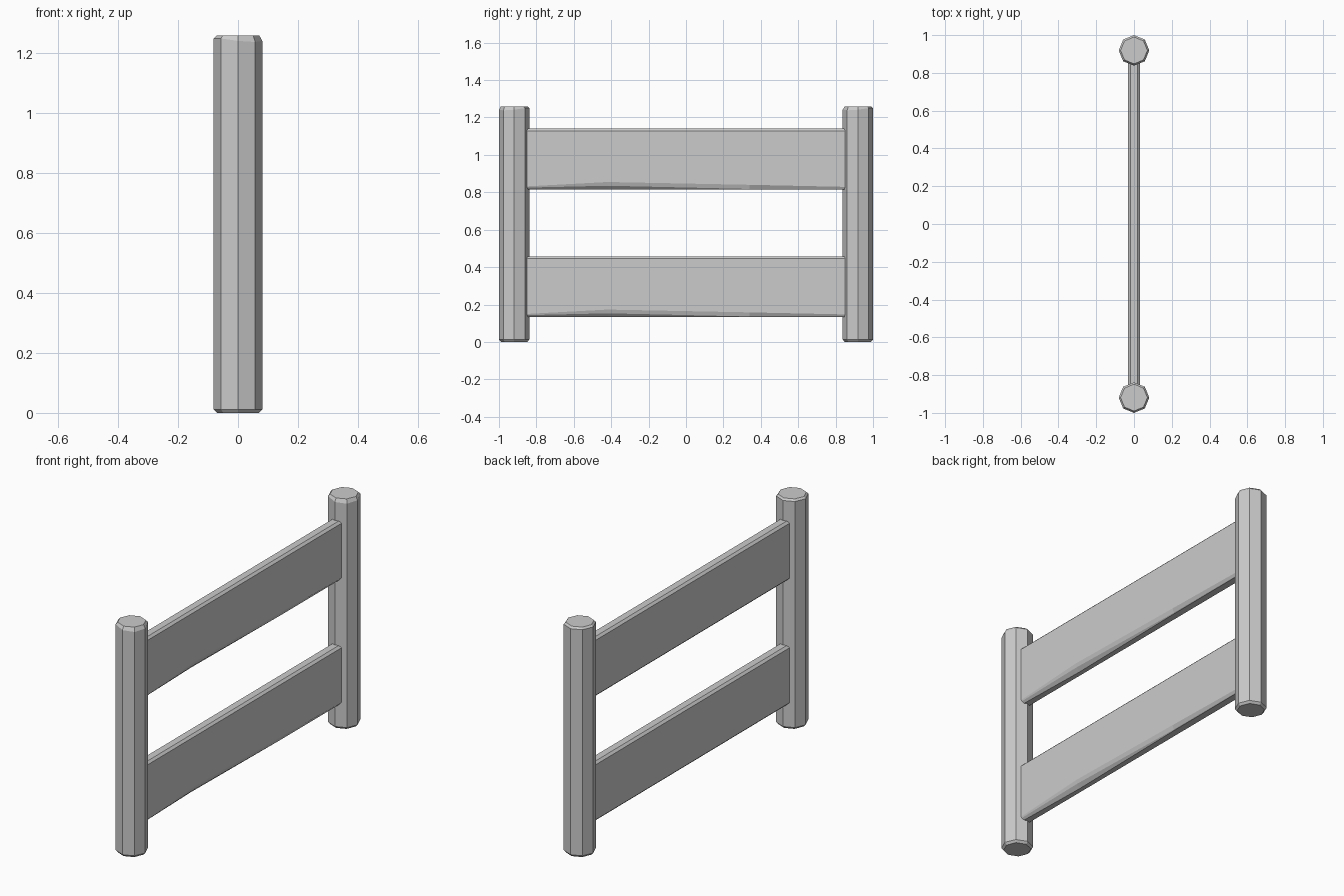
import bpy
import bmesh
from math import cos, sin, pi

cube = bpy.data.objects.get("Cube")
if cube:
    bpy.data.objects.remove(cube, do_unlink=True)

grey = bpy.data.materials.new("plain grey")
grey.use_nodes = True
COLOR = (0.6, 0.6, 0.6, 1)
grey.diffuse_color = COLOR
grey.node_tree.nodes["Principled BSDF"].inputs["Base Color"].default_value = COLOR


def loft(name, rings):
    """Skin a list of equal-length point rings and cap both ends."""
    bm = bmesh.new()
    loops = [[bm.verts.new(p) for p in ring] for ring in rings]
    n = len(loops[0])
    for a, b in zip(loops, loops[1:]):
        for i in range(n):
            j = (i + 1) % n
            bm.faces.new((a[i], a[j], b[j], b[i]))
    bm.faces.new(loops[0])
    bm.faces.new(loops[-1])
    bmesh.ops.recalc_face_normals(bm, faces=bm.faces)
    mesh = bpy.data.meshes.new(name)
    bm.to_mesh(mesh)
    bm.free()
    mesh.materials.append(grey)
    obj = bpy.data.objects.new(name, mesh)
    bpy.context.collection.objects.link(obj)
    return obj


# Octagonal posts with chamfered ends, the top worn on one corner
HEIGHT, RADIUS = 1.26, 0.081


def post(name, y):
    angles = [i * pi / 4 for i in range(8)]

    def ring(r, z, wear=0):
        return [(r * cos(a), y + r * sin(a),
                 z - wear * max(0, cos(a + pi / 4))) for a in angles]

    loft(name, [ring(0.07, 0), ring(RADIUS, 0.012),
                ring(RADIUS, HEIGHT - 0.01, 0.012), ring(0.071, HEIGHT)])


post("front_post", -0.919)
post("back_post", 0.919)

# Rails: chamfered planks whose lower left edge is worn down unevenly
HALF, CHAMFER, RAIL_HEIGHT = 0.031, 0.012, 0.325


def rail(name, z):
    def section(y, upper, lower, lower_x, base_x):
        top = z + RAIL_HEIGHT
        return [(-HALF, y, z + CHAMFER), (-HALF, y, top - CHAMFER),
                (-HALF + CHAMFER, y, top), (HALF - CHAMFER, y, top),
                (HALF, y, top - CHAMFER), (HALF, y, z + upper),
                (lower_x, y, z + lower), (base_x, y, z),
                (-HALF + CHAMFER, y, z)]

    loft(name, [section(-0.9, 0.014, 0.009, 0.028, 0.018),
                section(-0.42, 0.04, 0.02, 0.025, 0.006),
                section(0.34, 0.025, 0.003, 0.022, 0.018),
                section(0.9, 0.013, 0.002, 0.022, 0.019)])


rail("lower_rail", 0.133)
rail("upper_rail", 0.815)
